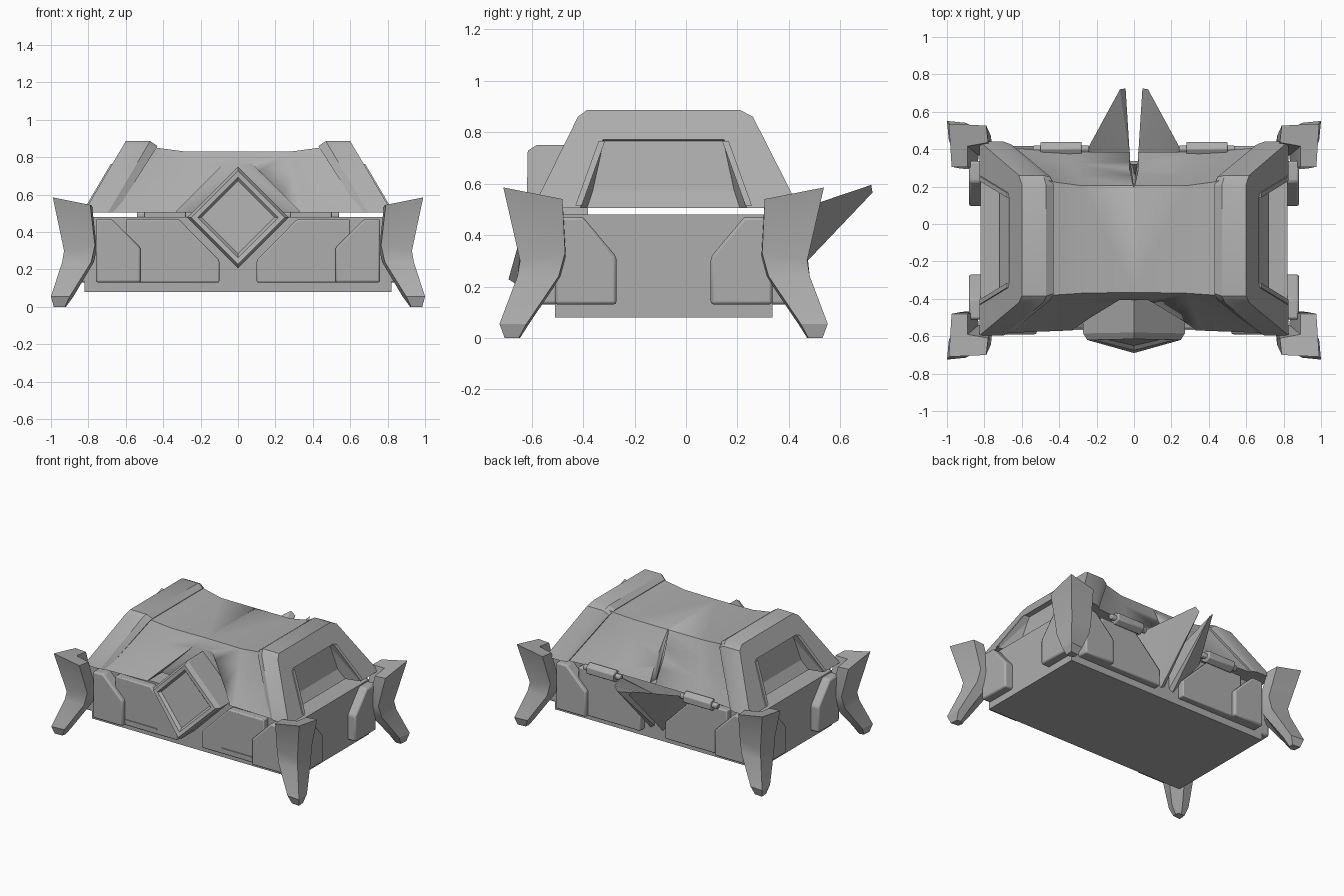
import bpy, bmesh, math
from mathutils import Vector

if "Cube" in bpy.data.objects:
    bpy.data.objects.remove(bpy.data.objects["Cube"])

grey = bpy.data.materials.new("stone grey")
grey.use_nodes = True
COL = (0.42, 0.42, 0.42, 1)
grey.diffuse_color = COL
grey.node_tree.nodes["Principled BSDF"].inputs["Base Color"].default_value = COL

MID = -0.087  # depth of the chest's centre line


def finish(name, bm, bevel=0, angle=30):
    bmesh.ops.recalc_face_normals(bm, faces=bm.faces)
    mesh = bpy.data.meshes.new(name)
    bm.to_mesh(mesh)
    bm.free()
    ob = bpy.data.objects.new(name, mesh)
    bpy.context.collection.objects.link(ob)
    mesh.materials.append(grey)
    if bevel:
        mod = ob.modifiers.new("bevel", "BEVEL")
        mod.width, mod.segments, mod.limit_method = bevel, 2, "ANGLE"
    bpy.context.view_layer.objects.active = ob
    ob.select_set(True)
    bpy.ops.object.shade_smooth_by_angle(angle=math.radians(angle))
    ob.select_set(False)
    return ob


def place(p, sx, sy):
    """Mirror a point over the chest's two centre planes."""
    return Vector((p[0] * sx, MID + (p[1] - MID) * sy, p[2]))


def hull(name, pts, sx=1, sy=1, bevel=0):
    bm = bmesh.new()
    vs = [bm.verts.new(place(p, sx, sy)) for p in pts]
    res = bmesh.ops.convex_hull(bm, input=vs)
    junk = {v for v in res["geom_interior"] if isinstance(v, bmesh.types.BMVert)}
    bmesh.ops.delete(bm, geom=list(junk), context="VERTS")
    bmesh.ops.dissolve_limit(bm, angle_limit=0.01, verts=bm.verts, edges=bm.edges)
    return finish(name, bm, bevel)


def loft(name, rings, sx=1, sy=1, bevel=0, angle=30):
    bm = bmesh.new()
    rows = [[bm.verts.new(place(p, sx, sy)) for p in r] for r in rings]
    n = len(rows[0])
    for a, b in zip(rows, rows[1:]):
        for i in range(n):
            bm.faces.new((a[i], a[(i + 1) % n], b[(i + 1) % n], b[i]))
    bm.faces.new(rows[0])
    bm.faces.new(rows[-1])
    return finish(name, bm, bevel, angle)


def box(name, x0, x1, y0, y1, z0, z1, bevel=0):
    return hull(name, [(x, y, z) for x in (x0, x1) for y in (y0, y1) for z in (z0, z1)], bevel=bevel)


def cut(ob, cutter):
    cutter.hide_render = True
    cutter.hide_set(True)
    mod = ob.modifiers.new("cut", "BOOLEAN")
    mod.object, mod.solver = cutter, "EXACT"


# Chest body
box("chest_body", -0.82, 0.82, -0.51, 0.336, 0.08, 0.48)

# Curved middle of the lid: depth profiles lofted across the width
BASE = 0.505
FACE = [(0, 0), (0.3, 0.42), (0.68, 0.8), (1, 1)]  # slightly hollow slope


def lid_ring(x_low, x_top, front, back, top, hollow):
    half = []
    for t, s in FACE:
        w = t * (1 - hollow) + s * hollow
        half.append((t, x_low + (x_top - x_low) * t, BASE + (top - BASE) * t, w))
    ring = [(x, front + 0.2 * w, z) for t, x, z, w in half]
    ring += [(x, back - 0.18 * w, z) for t, x, z, w in reversed(half)]
    return ring


sections = [(0.72, 0.48, -0.585, 0.42, 0.865, 0.0), (0.62, 0.43, -0.58, 0.405, 0.85, 0.3),
            (0.36, 0.28, -0.57, 0.385, 0.83, 0.3)]
rings = [lid_ring(-a, -b, *r) for a, b, *r in sections]
rings += [lid_ring(0, 0, -0.565, 0.385, 0.83, 0)]
rings += [lid_ring(a, b, *r) for a, b, *r in reversed(sections)]
lid = loft("lid_middle", rings)
notch = [(0, 0.84), (0.33, 0.51), (0.33, 0.4), (-0.33, 0.4), (-0.33, 0.51)]
cut(lid, hull("lid_notch_cutter", [(x, y, z) for x, z in notch for y in (-0.8, -0.405)]))
cut(lid, hull("lid_seam_cutter", [(0, 0.19, 0.85), (-0.03, 0.25, 0.9), (0.03, 0.25, 0.9), (-0.02, 0.34, 0.45),
                                  (0.02, 0.34, 0.45), (-0.02, 0.5, 0.45), (0.02, 0.5, 0.45), (0, 0.5, 0.9)]))

# Raised end bands with a hollow in each outer face
BAND = [(-0.595, BASE), (-0.42, 0.86), (-0.385, 0.886), (0.21, 0.886), (0.26, 0.86), (0.44, BASE)]
for s in (1, -1):
    def lean(z, off):
        return 0.825 - off - 0.225 * (z - BASE) / 0.381
    outer = [(lean(z, 0), y, z) for y, z in BAND]
    inner = [(lean(z, 0.13), y, z) for y, z in BAND]
    lower = [(lean(z, 0.17), y * 0.965, BASE + (z - BASE) * 0.93) for y, z in BAND]
    band = loft("lid_end_band", [outer, inner, lower], s)
    cutter = [(0.71, -0.4, 0.4), (0.71, 0.225, 0.4), (0.635, -0.32, 0.765), (0.635, 0.145, 0.765),
              (0.95, -0.46, 0.4), (0.95, 0.285, 0.4), (0.95, -0.35, 0.83), (0.95, 0.175, 0.83)]
    cut(band, hull("lid_hollow_cutter", cutter, s))
    for sy in (1, -1):  # thin ribs beside the hollow
        rib = [(lean(z, o), y + w, z) for y, z in ((-0.425, 0.515), (-0.335, 0.765))
               for w in (-0.005, 0.02) for o in (0.06, -0.008)]
        hull("lid_rib", rib, s, sy)

# Diamond clasp with a recessed face, lower point leaning forward
def diamond(r, push, tip):
    return [(0, -0.60 + push, 0.478 + r), (r, -0.605 + push, 0.478), (0, tip, 0.478 - r), (-r, -0.605 + push, 0.478)]


back_ring = [(x, -0.38, z) for x, y, z in diamond(0.272, 0, 0)]
loft("diamond_clasp", [back_ring, diamond(0.272, 0.02, -0.655), diamond(0.25, -0.015, -0.69),
                       diamond(0.215, -0.015, -0.675), diamond(0.195, 0.0, -0.65)], angle=20)

# Panels, corner plates and legs repeated at the four corners
PANEL = [(0.10, 0.13), (0.10, 0.25), (0.315, 0.467), (0.6, 0.467), (0.6, 0.13)]
PLATE = [(0.52, 0.13), (0.52, 0.315), (0.675, 0.47), (0.76, 0.47), (0.76, 0.13)]
SIDE = [(-0.27, 0.13), (-0.27, 0.315), (-0.40, 0.47), (-0.51, 0.47), (-0.51, 0.13)]
LEG = [
    [(0.99, -0.71, 0.585), (0.79, -0.70, 0.545), (0.78, -0.61, 0.54), (0.89, -0.59, 0.55),
     (0.89, -0.48, 0.535), (0.975, -0.48, 0.54)],
    [(0.93, -0.645, 0.30), (0.765, -0.645, 0.33), (0.755, -0.55, 0.31), (0.83, -0.54, 0.30),
     (0.84, -0.465, 0.31), (0.925, -0.47, 0.33)],
    [(0.94, -0.655, 0.24), (0.785, -0.655, 0.24), (0.77, -0.57, 0.24), (0.83, -0.55, 0.24),
     (0.85, -0.485, 0.24), (0.935, -0.495, 0.24)],
    [(1.0, -0.725, 0.055), (0.90, -0.715, 0.055), (0.88, -0.66, 0.055), (0.90, -0.63, 0.055),
     (0.93, -0.61, 0.055), (0.99, -0.62, 0.055)],
    [(0.985, -0.705, 0.0), (0.925, -0.70, 0.0), (0.92, -0.67, 0.0), (0.93, -0.655, 0.0),
     (0.95, -0.645, 0.0), (0.98, -0.65, 0.0)],
]
for sx in (1, -1):
    for sy in (1, -1):
        hull("lower_panel", [(x, y, z) for x, z in PANEL for y in (-0.5, -0.56)], sx, sy, 0.008)
        hull("corner_plate", [(x, y, z) for x, z in PLATE for y in (-0.5, -0.59)], sx, sy, 0.012)
        hull("side_plate", [(x, y, z) for y, z in SIDE for x in (0.8, 0.882)], sx, sy, 0.012)
        loft("corner_leg", LEG, sx, sy, angle=25)
    # Narrow ledge on the front panel
    hull("panel_ledge", [(x, y, z) for x in (0.26, 0.54) for y in (-0.55, -0.567) for z in (0.165, 0.175)], sx)

# Rear hinges: six-sided barrels on thin pins
def barrel(name, x, r, length):
    bm = bmesh.new()
    bmesh.ops.create_cone(bm, cap_ends=True, segments=6, radius1=r, radius2=r, depth=length)
    for v in bm.verts:
        c = v.co.copy()
        v.co = (x + c.z, 0.4 + c.x, 0.49 + c.y)
    finish(name, bm, 0.006)


for s in (1, -1):
    barrel("hinge_barrel", s * 0.39, 0.045, 0.22)
    barrel("hinge_pin", s * 0.39, 0.022, 0.3)
    # Pointed rear fins
    hull("rear_fin", [(s * x, y, z) for x, y, z in (
        (0.045, 0.725, 0.565), (0.075, 0.72, 0.595), (0.02, 0.33, 0.40), (0.26, 0.38, 0.48),
        (0.28, 0.33, 0.45), (0.02, 0.33, 0.17), (0.05, 0.33, 0.15))])
